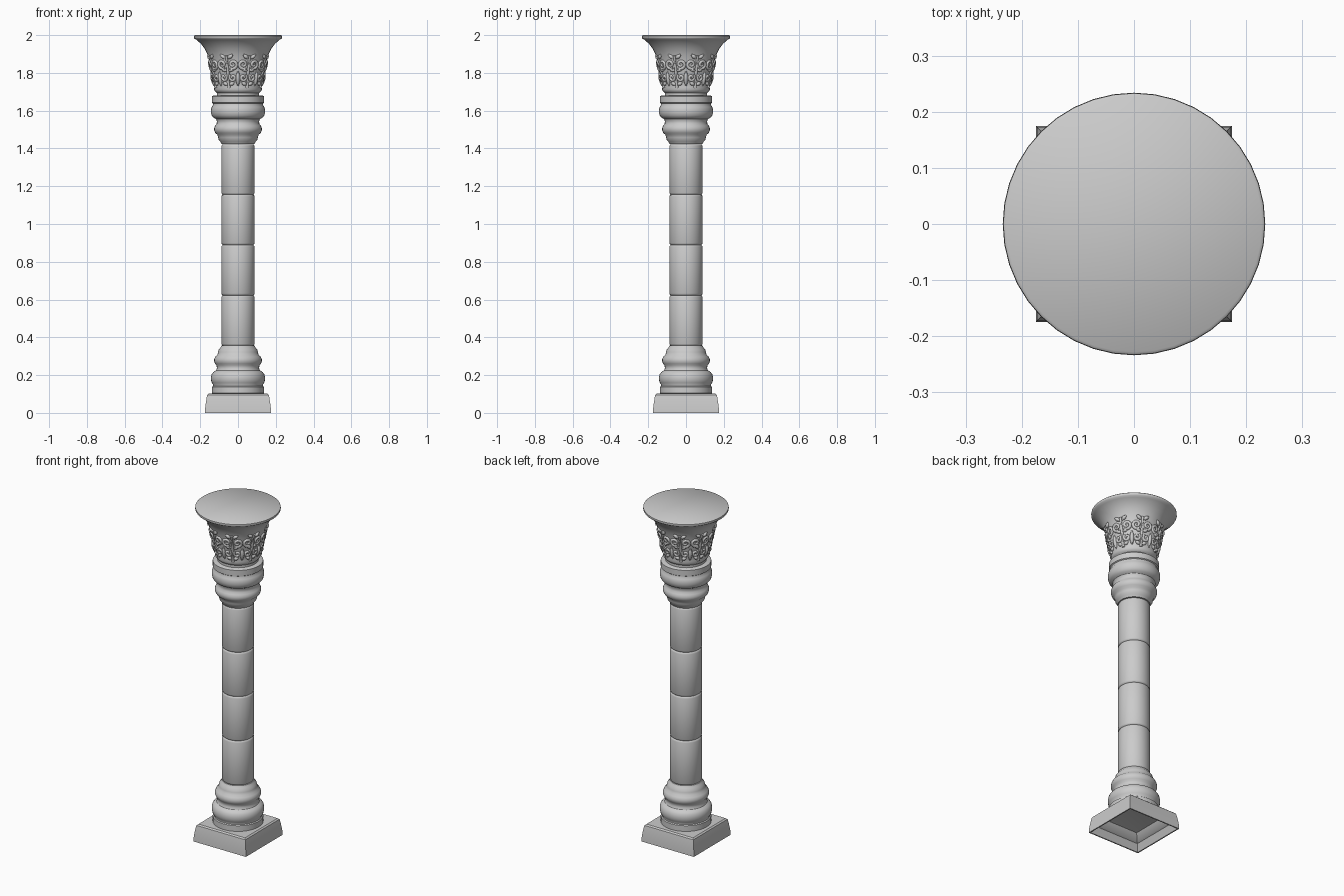
import bpy, bmesh, math
from math import sin, cos, pi

cube = bpy.data.objects.get("Cube")
if cube:
    bpy.data.objects.remove(cube)

stone = bpy.data.materials.new("grey stone")
stone.use_nodes = True
GREY = (0.6, 0.6, 0.6, 1)
stone.diffuse_color = GREY
stone.node_tree.nodes["Principled BSDF"].inputs["Base Color"].default_value = GREY


def lathe(name, profile, sides=40, cap_start=True, cap_end=True, angle=35):
    """Stack rings of (radius, height); four sides give a square part."""
    bm = bmesh.new()
    turn, grow = (pi / 4, math.sqrt(2)) if sides == 4 else (0, 1)
    rings = []
    for r, z in profile:
        rings.append([bm.verts.new((r * grow * cos(turn + 2 * pi * i / sides),
                                    r * grow * sin(turn + 2 * pi * i / sides), z))
                      for i in range(sides)])
    for a, b in zip(rings, rings[1:]):
        for i in range(sides):
            j = (i + 1) % sides
            bm.faces.new((a[i], a[j], b[j], b[i]))
    if cap_start:
        bm.faces.new(rings[0][::-1])
    if cap_end:
        bm.faces.new(rings[-1])
    bmesh.ops.recalc_face_normals(bm, faces=bm.faces)
    mesh = bpy.data.meshes.new(name)
    bm.to_mesh(mesh)
    bm.free()
    mesh.materials.append(stone)
    ob = bpy.data.objects.new(name, mesh)
    bpy.context.collection.objects.link(ob)
    bpy.ops.object.select_all(action='DESELECT')
    ob.select_set(True)
    bpy.context.view_layer.objects.active = ob
    bpy.ops.object.shade_smooth_by_angle(angle=math.radians(angle))
    return ob


# Square plinth, hollow underneath with stepped inner walls
lathe("plinth", [(.09, .085), (.115, .08), (.14, .045), (.15, .04), (.168, 0),
                 (.175, 0), (.173, .035), (.166, .08), (.163, .095), (.155, .102)], 4)

# Moulding used at the foot, and upside down below the capital
moulding = [(.13, 0), (.138, .004), (.138, .038), (.132, .042), (.132, .05),
            (.139, .06), (.143, .075), (.143, .09), (.139, .105), (.131, .116),
            (.117, .124), (.112, .135), (.113, .15), (.121, .16), (.126, .172),
            (.126, .184), (.12, .198), (.109, .208), (.105, .222), (.102, .235),
            (.094, .244), (.088, .256)]
lathe("foot_moulding", [(r, .1 + z) for r, z in moulding])
lathe("neck_moulding", [(r, 1.68 - z) for r, z in reversed(moulding)])

# Four shaft drums with worn, rounded joints
for k in range(4):
    z, h = .356 + k * .2665, .2665
    lathe(f"shaft_drum_{k + 1}",
          [(.081, z), (.085, z + .003), (.088, z + .01),
           (.088, z + h - .01), (.085, z + h - .003), (.081, z + h)], 32)

# Bell of the capital
bell = [(.112, 1.675), (.112, 1.694), (.12, 1.70), (.127, 1.712), (.125, 1.724),
        (.13, 1.75), (.138, 1.79), (.146, 1.83), (.153, 1.865), (.163, 1.9),
        (.178, 1.93), (.197, 1.955), (.22, 1.975), (.231, 1.982), (.234, 1.988),
        (.233, 1.996), (.228, 2.0)]
lathe("capital_bell", bell, angle=40)


def bell_radius(z):
    for (r0, z0), (r1, z1) in zip(bell, bell[1:]):
        if z <= z1:
            return r0 + (r1 - r0) * (z - z0) / (z1 - z0)
    return bell[-1][0]


# Carved relief: tapered stems wrapped round the bell
relief = bpy.data.curves.new("capital_carving", 'CURVE')
relief.dimensions = '3D'
relief.bevel_depth = .01
relief.bevel_resolution = 1
relief.use_fill_caps = True
relief.materials.append(stone)


def stem(angle, path, thick):
    """Path holds (sideways, height) points; thick maps 0..1 to a width factor."""
    spline = relief.splines.new('POLY')
    spline.points.add(len(path) - 1)
    for i, (u, z) in enumerate(path):
        r = bell_radius(z)
        a = angle + u / .145
        spline.points[i].co = (r * cos(a), r * sin(a), z, 1)
        spline.points[i].radius = thick(i / (len(path) - 1))
    spline.use_smooth = True


def scroll(u, z, size, turns, start, hand):
    n = 16
    return [(u + hand * size * (1 - .8 * i / n) * cos(start + turns * 2 * pi * i / n),
             z + size * (1 - .8 * i / n) * sin(start + turns * 2 * pi * i / n))
            for i in range(n + 1)]


def leaf(u, z, du, dz):
    return [(u + du * t / 4, z + dz * t / 4) for t in range(5)]


COUNT = 8
for k in range(COUNT):
    a = 2 * pi * (k + .5) / COUNT
    for hand in (-1, 1):
        # Large and small volutes mirrored about each leaf axis
        stem(a, scroll(hand * .03, 1.845, .025, 1.4, -2.2, hand), lambda t: 1.0 - .3 * t)
        stem(a, scroll(hand * .027, 1.775, .02, 1.3, 2.2, hand), lambda t: .9 - .2 * t)
        # Side leaflets
        for z, du, dz in ((1.81, .03, .012), (1.735, .028, .016), (1.875, .025, .022)):
            stem(a, leaf(hand * .006, z, hand * du, dz), lambda t: .35 + .8 * sin(pi * t))
    # Central stalk and bud
    stem(a, leaf(0, 1.722, 0, .17), lambda t: .5 + .4 * abs(cos(2 * pi * t)))
    # Leaf between neighbouring motifs
    stem(a + pi / COUNT, leaf(0, 1.73, 0, .08), lambda t: .3 + 1.0 * sin(pi * t))

carving = bpy.data.objects.new("capital_carving", relief)
bpy.context.collection.objects.link(carving)
